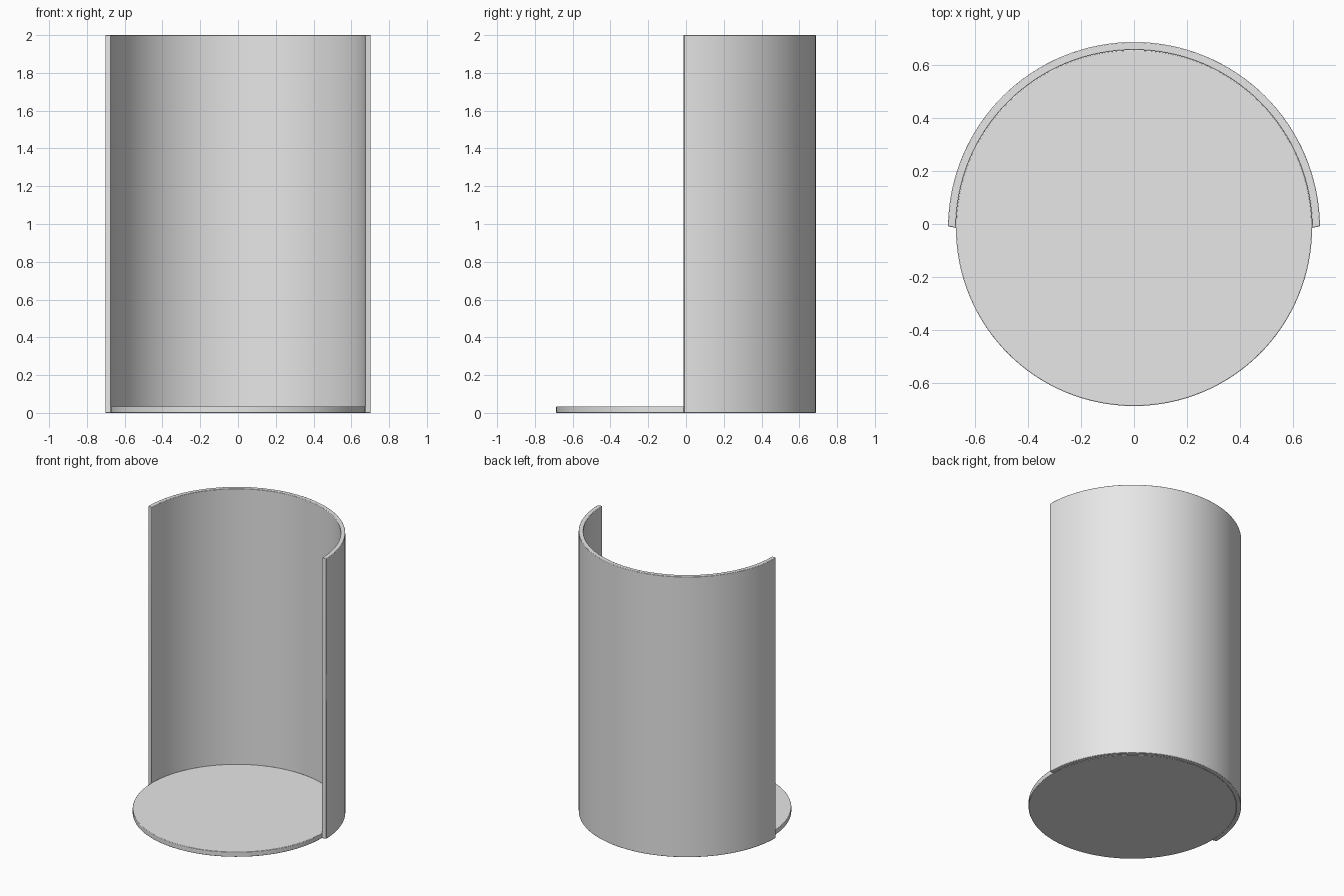
import bpy, bmesh, math

cube = bpy.data.objects.get("Cube")
if cube:
    bpy.data.objects.remove(cube, do_unlink=True)

CENTRE_Y = -0.015
INNER, OUTER = 0.672, 0.702
HEIGHT, BASE_HEIGHT = 2.0, 0.035
STEPS = 64

grey = bpy.data.materials.new("light_grey")
grey.use_nodes = True
colour = (0.8, 0.8, 0.8, 1)
grey.diffuse_color = colour
grey.node_tree.nodes["Principled BSDF"].inputs["Base Color"].default_value = colour


def arc(radius, start, end, steps):
    """Points on a circle about the shared axis."""
    angles = [start + (end - start) * i / steps for i in range(steps + 1)]
    return [(radius * math.cos(a), CENTRE_Y + radius * math.sin(a)) for a in angles]


def extruded(name, outline, height, bevel):
    """Raise a closed outline from the ground and round its rims."""
    bm = bmesh.new()
    face = bm.faces.new([bm.verts.new((x, y, 0)) for x, y in outline])
    raised = bmesh.ops.extrude_face_region(bm, geom=[face])["geom"]
    top = [v for v in raised if isinstance(v, bmesh.types.BMVert)]
    bmesh.ops.translate(bm, verts=top, vec=(0, 0, height))
    bmesh.ops.recalc_face_normals(bm, faces=bm.faces)
    mesh = bpy.data.meshes.new(name)
    bm.to_mesh(mesh)
    bm.free()
    mesh.materials.append(grey)
    obj = bpy.data.objects.new(name, mesh)
    bpy.context.collection.objects.link(obj)
    mod = obj.modifiers.new("rounded_edges", "BEVEL")
    mod.width = bevel
    mod.segments = 2
    mod.limit_method = "ANGLE"
    mod.angle_limit = math.radians(40)
    bpy.ops.object.select_all(action="DESELECT")
    obj.select_set(True)
    bpy.context.view_layer.objects.active = obj
    bpy.ops.object.shade_smooth_by_angle(angle=math.radians(35))
    return obj


# Round floor plate
extruded("base_disc", arc(INNER, 0, math.tau, 2 * STEPS)[:-1], BASE_HEIGHT, 0.003)

# Half-round back wall, its end faces slightly slanted
slant = 0.01
outline = arc(OUTER, slant, math.pi - slant, STEPS) + arc(INNER, math.pi, 0, STEPS)
extruded("curved_wall", outline, HEIGHT, 0.003)
